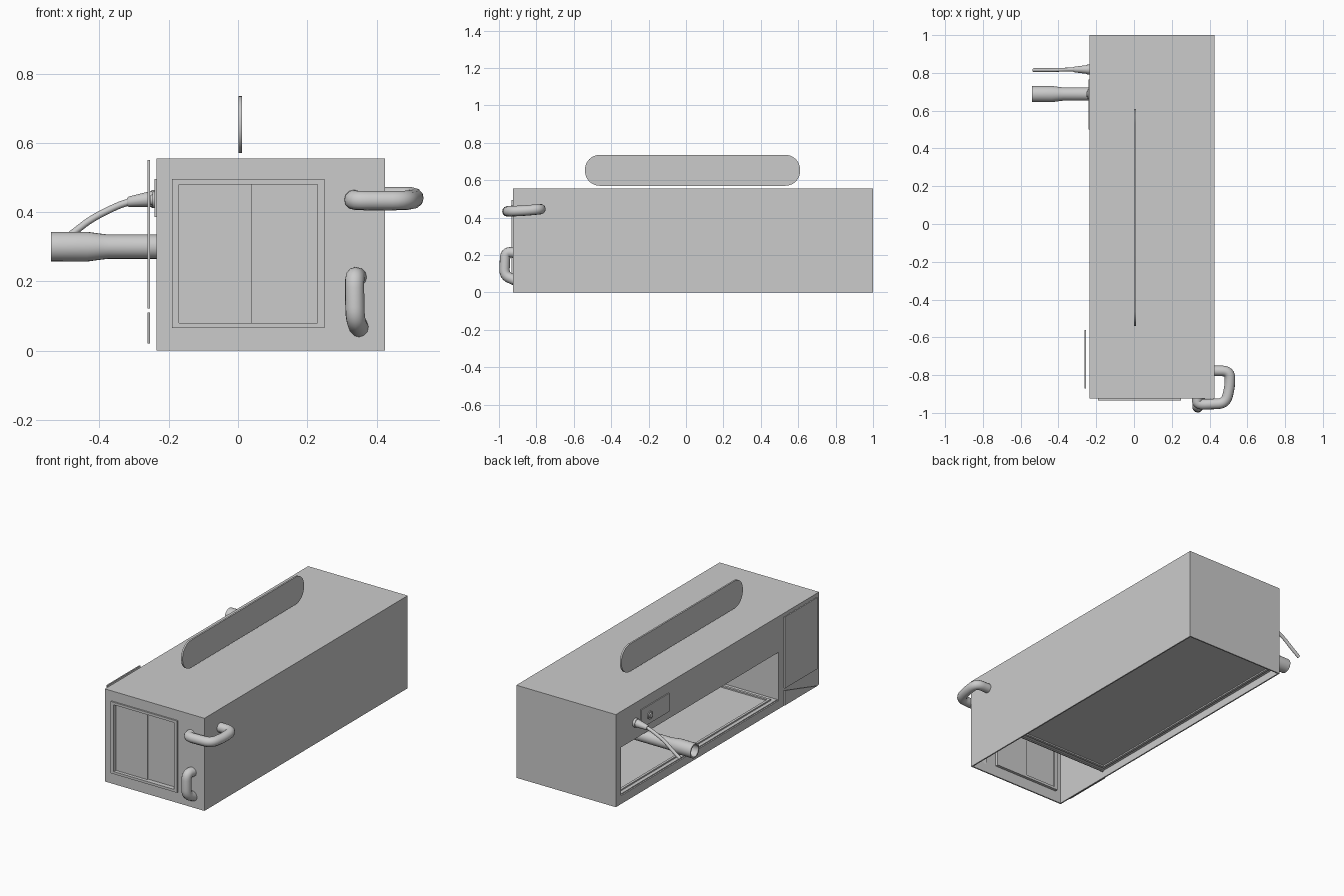
import bpy, bmesh, math
from mathutils import Vector

if "Cube" in bpy.data.objects:
    bpy.data.objects.remove(bpy.data.objects["Cube"])


def box(name, x, y, z):
    bm = bmesh.new()
    bmesh.ops.create_cube(bm, size=1)
    for v in bm.verts:
        for i, (a, b) in enumerate((x, y, z)):
            v.co[i] = a if v.co[i] < 0 else b
    return finish(name, bm)


def finish(name, bm, smooth=False):
    bmesh.ops.recalc_face_normals(bm, faces=bm.faces)
    me = bpy.data.meshes.new(name)
    bm.to_mesh(me)
    bm.free()
    ob = bpy.data.objects.new(name, me)
    bpy.context.collection.objects.link(ob)
    if smooth:
        shade(ob)
    return ob


def shade(ob):
    bpy.ops.object.select_all(action='DESELECT')
    ob.select_set(True)
    bpy.context.view_layer.objects.active = ob
    bpy.ops.object.shade_smooth_by_angle(angle=math.radians(35))


def cut(ob, *cutters):
    """Subtract each cutter, then remove it."""
    for c in cutters:
        m = ob.modifiers.new("cut", 'BOOLEAN')
        m.operation, m.solver, m.object = 'DIFFERENCE', 'EXACT', c
        bpy.context.view_layer.objects.active = ob
        bpy.ops.object.modifier_apply(modifier=m.name)
        bpy.data.objects.remove(c)
    return ob


def plate(name, x0, x1, pts, smooth=False):
    """Flat plate: a (y, z) outline extruded along x."""
    bm = bmesh.new()
    f = bm.faces.new([bm.verts.new((x0, y, z)) for y, z in pts])
    r = bmesh.ops.extrude_face_region(bm, geom=[f])
    for v in r["geom"]:
        if isinstance(v, bmesh.types.BMVert):
            v.co.x = x1
    return finish(name, bm, smooth)


def lathe_x(name, y, z, prof, n=24):
    """Revolve (x, radius, z shift) rings about an x-direction axis."""
    bm = bmesh.new()
    rings = [[bm.verts.new((x, y + r * math.cos(2 * math.pi * k / n), z + dz + r * math.sin(2 * math.pi * k / n)))
              for k in range(n)] for x, r, dz in prof]
    for a, b in zip(rings, rings[1:]):
        for k in range(n):
            bm.faces.new((a[k], a[(k + 1) % n], b[(k + 1) % n], b[k]))
    bm.faces.new(rings[0])
    bm.faces.new(rings[-1])
    return finish(name, bm, True)


def tube(name, pts, radius, fillet):
    """Round bar along a path with softened corners."""
    P = [Vector(p) for p in pts]
    path = [P[0]]
    for a, b, c in zip(P, P[1:], P[2:]):
        s = b + (a - b).normalized() * min(fillet, (a - b).length * .48)
        e = b + (c - b).normalized() * min(fillet, (c - b).length * .48)
        for i in range(7):
            t = i / 6
            path.append(s * (1 - t) ** 2 + b * 2 * t * (1 - t) + e * t * t)
    path.append(P[-1])
    cu = bpy.data.curves.new(name, 'CURVE')
    cu.dimensions = '3D'
    cu.bevel_depth, cu.bevel_resolution, cu.use_fill_caps = radius, 4, True
    sp = cu.splines.new('POLY')
    sp.points.add(len(path) - 1)
    for p, co in zip(sp.points, path):
        p.co = (*co, 1)
    sp.use_smooth = True
    ob = bpy.data.objects.new(name, cu)
    bpy.context.collection.objects.link(ob)
    return ob


X0, X1, Y0, Y1, H, T = -0.235, 0.425, -0.925, 1.0, 0.555, 0.008

# Thin-walled body, open below, with side hatch and front window
body = box("body_shell", (X0, X1), (Y0, Y1), (0, H))
cut(body,
    box("inner_cut", (X0 + T, X1 - T), (Y0 + T, Y1 - T), (-.1, H - T)),
    box("hatch_cut", (X0 - .1, X0 + .05), (-.54, .95), (.05, .34)),
    box("window_cut", (-.17, .23), (Y0 - .1, Y0 + .05), (.08, .48)))

# Bulkhead and rimmed floor
box("bulkhead", (X0 + T, X1 - T), (-.548, -.54), (.04, H - T))
box("floor", (X0 + T, X1 - T), (-.54, Y1 - T), (.045, .055))
rim = box("floor_rim", (-.205, .395), (-.51, .962), (.037, .063))
cut(rim, box("rim_cut", (-.19, .38), (-.495, .947), (0, .1)))

# Front window frame and two sliding panes
frame = box("window_frame", (-.19, .25), (-.934, -.9), (.065, .495))
cut(frame, box("frame_cut", (-.17, .23), (-1, -.8), (.08, .48)))
box("left_pane", (-.17, .04), (-.914, -.908), (.08, .48))
box("right_pane", (.035, .23), (-.906, -.9), (.08, .48))

# Grab handles
tube("corner_handle", [(.335, -.915, .437), (.335, -.957, .433), (.485, -.95, .433),
                       (.508, -.86, .437), (.508, -.778, .445), (.42, -.778, .445)], .028, .04)
tube("front_handle", [(.345, -.915, .212), (.336, -.966, .215), (.338, -.972, .09),
                      (.35, -.915, .065)], .028, .035)

# Top board with rounded ends
r, fin = .078, []
for cy, cz, a0 in ((.61 - r, .735 - r, 0), (-.54 + r, .735 - r, 90), (-.54 + r, .57 + r, 180), (.61 - r, .57 + r, 270)):
    for i in range(9):
        a = math.radians(a0 + i * 11.25)
        fin.append((cy + r * math.cos(a), cz + r * math.sin(a)))
plate("top_board", .001, .011, fin, True)

# Side door panels, standing off the wall
box("side_door", (-.262, -.254), (-.872, -.562), (.122, .55))
plate("side_skirt", -.262, -.254, [(-.562, .02), (-.562, .11), (-.872, .02)])

# Control plate and knob
box("control_plate", (-.241, -.23), (.5, .765), (.385, .495))
lathe_x("control_knob", .687, .435, [(-.238, .024, 0), (-.247, .024, 0), (-.247, .016, 0), (-.252, .014, 0)])

# Hollow exhaust pipe
lathe_x("exhaust_pipe", .688, .3, [(-.13, .035, 0), (-.375, .035, 0), (-.4, .038, 0), (-.435, .043, 0), (-.54, .0425, 0),
                                   (-.54, .035, 0), (-.44, .033, 0)])

# Cable with tapered plug
lathe_x("cable_plug", .818, .438, [(-.23, .026, 0), (-.25, .026, 0), (-.25, .023, 0), (-.315, .015, -.008), (-.32, .012, -.009)], 12)
tube("cable", [(-.31, .818, .43), (-.345, .818, .42), (-.425, .815, .38), (-.475, .815, .34), (-.532, .815, .3)], .01, .04)
